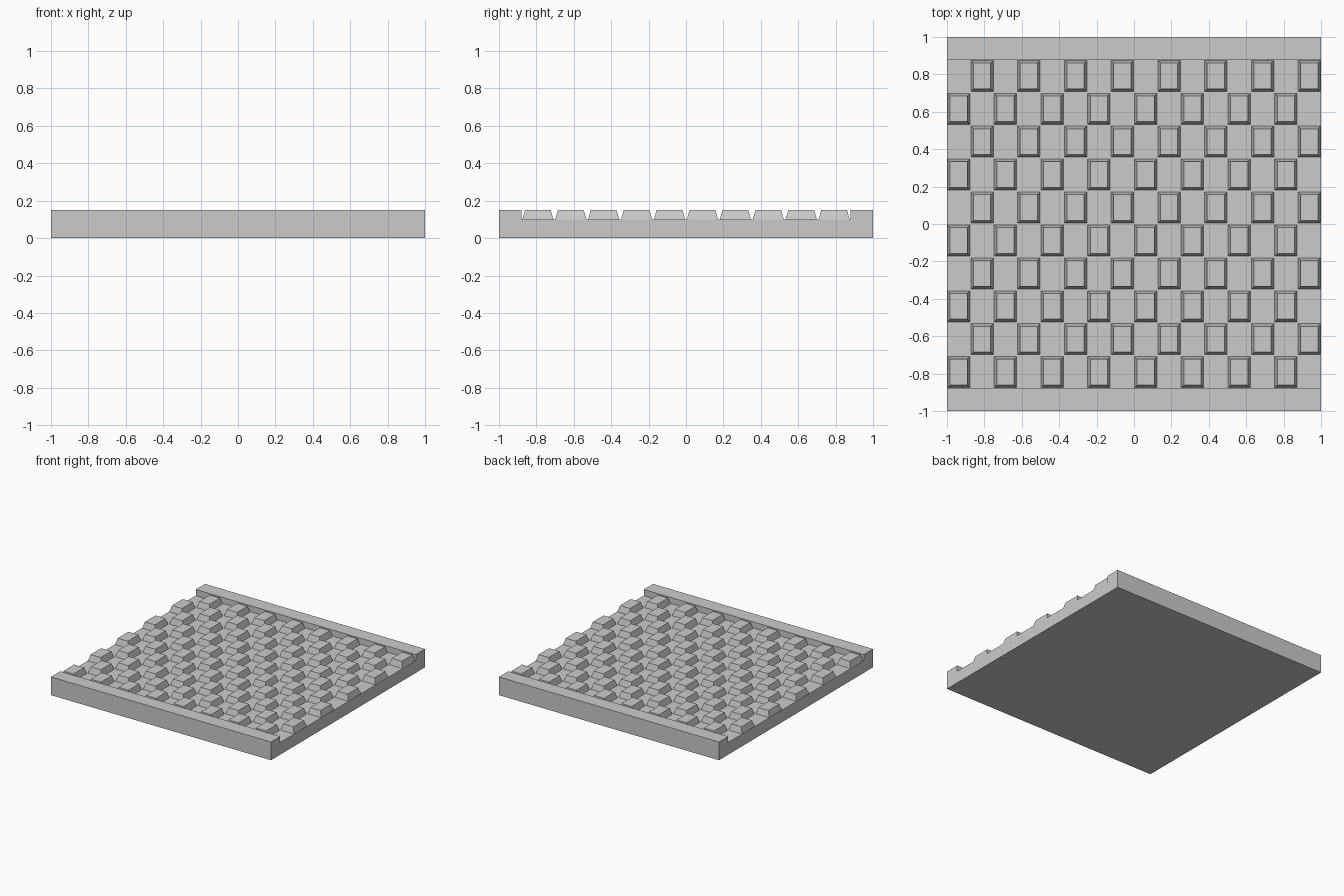
import bpy, bmesh

if "Cube" in bpy.data.objects:
    bpy.data.objects.remove(bpy.data.objects["Cube"])

FLOOR, TOP, RAIL = 0.10, 0.15, 0.88
ROWS, COLS = 10, 8


def make_object(name, bm):
    bmesh.ops.recalc_face_normals(bm, faces=bm.faces)
    mesh = bpy.data.meshes.new(name)
    bm.to_mesh(mesh)
    bm.free()
    obj = bpy.data.objects.new(name, mesh)
    bpy.context.collection.objects.link(obj)
    return obj


# Tray slab: U-shaped profile with two side rails, extruded along x
bm = bmesh.new()
profile = [(-1, 0), (1, 0), (1, TOP), (RAIL, TOP), (RAIL, FLOOR),
           (-RAIL, FLOOR), (-RAIL, TOP), (-1, TOP)]
face = bm.faces.new([bm.verts.new((-1, y, z)) for y, z in profile])
ext = bmesh.ops.extrude_face_region(bm, geom=[face])
bmesh.ops.translate(bm, vec=(2, 0, 0),
                    verts=[v for v in ext["geom"] if isinstance(v, bmesh.types.BMVert)])
make_object("slab_with_rails", bm)


def add_stud(bm, cx, cy, hx=0.06, hy=0.083, inset=0.014):
    """Tapered block, open underneath where it meets the floor."""
    rings = []
    for z, d in ((FLOOR, 0), (TOP, inset)):
        rings.append([bm.verts.new((cx + sx * (hx - d), cy + sy * (hy - d), z))
                      for sx, sy in ((-1, -1), (1, -1), (1, 1), (-1, 1))])
    low, high = rings
    bm.faces.new(high)
    for i in range(4):
        j = (i + 1) % 4
        bm.faces.new((low[i], low[j], high[j], high[i]))


# Checkerboard of raised studs
bm = bmesh.new()
pitch_y, pitch_x = 2 * RAIL / ROWS, 2 / COLS
for r in range(ROWS):
    for c in range(COLS):
        add_stud(bm, -1 + pitch_x * (c + 0.25 + 0.5 * (r % 2)),
                 -RAIL + pitch_y * (r + 0.5))
make_object("tread_studs", bm)
